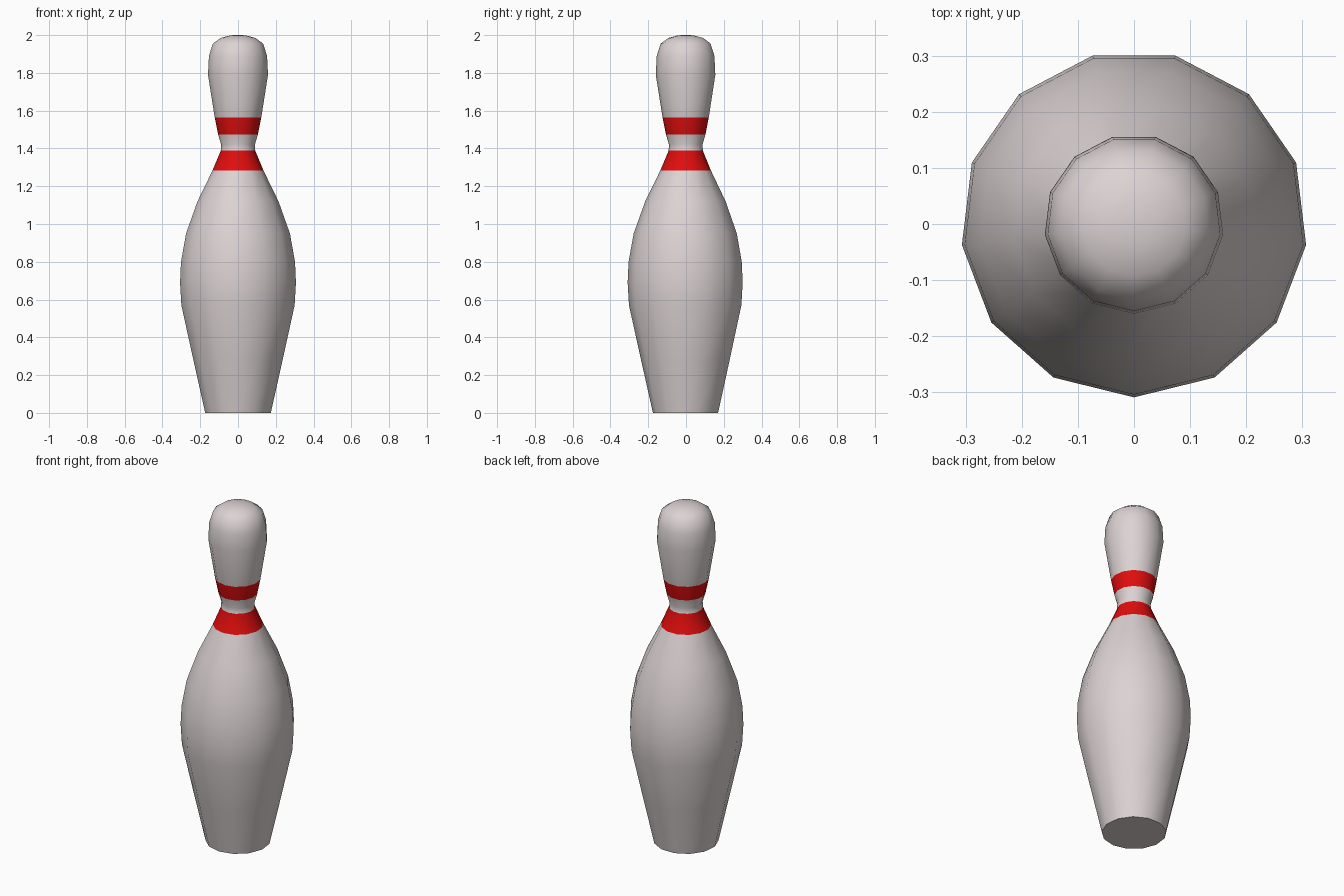
import bpy, bmesh, math

if "Cube" in bpy.data.objects:
    bpy.data.objects.remove(bpy.data.objects["Cube"])

SIDES = 13

def material(name, rgb):
    m = bpy.data.materials.new(name)
    m.diffuse_color = (*rgb, 1.0)
    m.use_nodes = True
    m.node_tree.nodes["Principled BSDF"].inputs["Base Color"].default_value = m.diffuse_color
    return m

# Lathe profile: (radius, height)
profile = [
    (0.175, 0.0), (0.238, 0.28), (0.302, 0.57), (0.309, 0.69), (0.304, 0.80),
    (0.277, 0.95), (0.216, 1.12), (0.136, 1.283), (0.092, 1.388), (0.090, 1.42),
    (0.106, 1.474), (0.124, 1.563), (0.160, 1.79), (0.155, 1.89), (0.134, 1.955),
    (0.093, 1.985), (0.040, 1.999),
]

bm = bmesh.new()
rings = []
for r, z in profile:
    ring = []
    for i in range(SIDES):
        a = 2 * math.pi * i / SIDES - math.pi / 2
        ring.append(bm.verts.new((r * math.cos(a), r * math.sin(a), z)))
    rings.append(ring)
for low, high in zip(rings, rings[1:]):
    for i in range(SIDES):
        j = (i + 1) % SIDES
        bm.faces.new((low[i], low[j], high[j], high[i]))

# Base and crown caps
bm.faces.new(rings[0][::-1])
tip = bm.verts.new((0, 0, 2.0))
for i in range(SIDES):
    bm.faces.new((rings[-1][i], rings[-1][(i + 1) % SIDES], tip))

# Red neck bands by height
for f in bm.faces:
    z = f.calc_center_median().z
    f.material_index = 1 if 1.283 < z < 1.388 or 1.474 < z < 1.563 else 0

mesh = bpy.data.meshes.new("pin_body")
bm.to_mesh(mesh)
bm.free()
mesh.materials.append(material("warm white", (0.72, 0.65, 0.65)))
mesh.materials.append(material("band red", (0.75, 0.004, 0.004)))

pin = bpy.data.objects.new("pin_body", mesh)
bpy.context.collection.objects.link(pin)
bpy.context.view_layer.objects.active = pin
pin.select_set(True)
bpy.ops.object.shade_smooth_by_angle(angle=math.radians(60))
